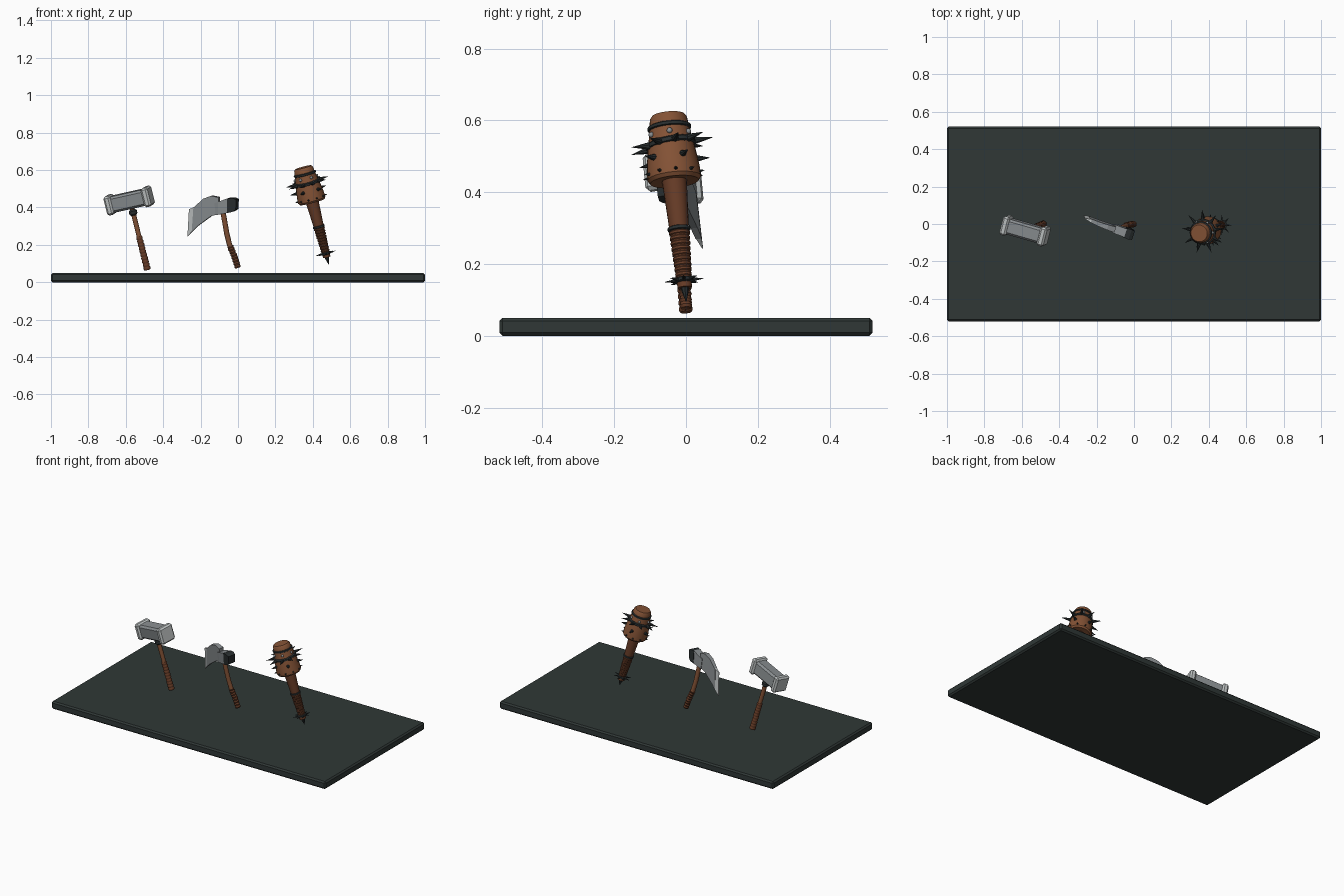
import bpy, bmesh, math
from mathutils import Vector, Matrix

if "Cube" in bpy.data.objects:
    bpy.data.objects.remove(bpy.data.objects["Cube"])


def material(name, rgb):
    m = bpy.data.materials.new(name)
    m.diffuse_color = (*rgb, 1)
    m.use_nodes = True
    m.node_tree.nodes["Principled BSDF"].inputs["Base Color"].default_value = m.diffuse_color
    return m


SLATE = material("dark slate", (0.029, 0.039, 0.037))
WOOD = material("warm wood", (0.23, 0.085, 0.036))
GRIP = material("dark wood", (0.135, 0.045, 0.020))
IRON = material("black iron", (0.022, 0.028, 0.029))
STEEL = material("steel", (0.25, 0.27, 0.28))
BRIGHT = material("bright steel", (0.52, 0.55, 0.55))


def finish(name, bm, mats, smooth=True):
    bmesh.ops.recalc_face_normals(bm, faces=bm.faces[:])
    me = bpy.data.meshes.new(name)
    bm.to_mesh(me)
    bm.free()
    ob = bpy.data.objects.new(name, me)
    bpy.context.collection.objects.link(ob)
    for m in mats:
        me.materials.append(m)
    if smooth:
        bpy.ops.object.select_all(action='DESELECT')
        ob.select_set(True)
        bpy.context.view_layer.objects.active = ob
        bpy.ops.object.shade_smooth_by_angle(angle=math.radians(35))
    return ob


def frame(origin, up, side):
    """Matrix with z along up and x as close as possible to side."""
    z = Vector(up).normalized()
    x = Vector(side)
    x = (x - z * x.dot(z)).normalized()
    m = Matrix((x, z.cross(x), z)).transposed().to_4x4()
    m.translation = Vector(origin)
    return m


def lathe(name, profile, mat, mtx, sides=20):
    bm = bmesh.new()
    rings = [[bm.verts.new(mtx @ Vector((r * math.cos(2 * math.pi * i / sides),
                                         r * math.sin(2 * math.pi * i / sides), h)))
              for i in range(sides)] for r, h in profile]
    for a, b in zip(rings, rings[1:]):
        for i in range(sides):
            j = (i + 1) % sides
            bm.faces.new((a[i], a[j], b[j], b[i]))
    bm.faces.new(rings[0])
    bm.faces.new(rings[-1])
    return finish(name, bm, [mat])


def wrap(name, r0, r1, h0, h1, turns, mtx, mat=GRIP):
    """Ridged cord wrapping, tapering from r0 to r1."""
    prof = []
    for i in range(turns):
        for f, k in ((0.02, 0.86), (0.3, 1.0), (0.7, 1.0), (0.98, 0.86)):
            s = (i + f) / turns
            prof.append(((r0 + (r1 - r0) * s) * k, h0 + (h1 - h0) * s))
    return lathe(name, prof, mat, mtx, 14)


def band(name, r, h, half, mtx):
    prof = [(r - 0.008, h - half), (r, h - half * 0.5), (r, h + half * 0.5), (r - 0.008, h + half)]
    return lathe(name, prof, IRON, mtx)


def spikes(name, count, r0, r1, h, base, mtx, phase=0.0):
    bm = bmesh.new()
    for i in range(count):
        a = 2 * math.pi * i / count + phase
        d = Vector((math.cos(a), math.sin(a), 0))
        rot = d.to_track_quat('Z', 'Y').to_matrix().to_4x4()
        place = Matrix.Translation(d * (r0 + r1) / 2 + Vector((0, 0, h))) @ rot
        bmesh.ops.create_cone(bm, cap_ends=True, segments=8, radius1=base, radius2=0.0005,
                              depth=r1 - r0, matrix=mtx @ place)
    return finish(name, bm, [IRON])


def block(name, size, centre, bevel, mat, mtx):
    bm = bmesh.new()
    bmesh.ops.create_cube(bm, size=1)
    bmesh.ops.scale(bm, vec=size, verts=bm.verts)
    bmesh.ops.translate(bm, vec=centre, verts=bm.verts)
    bmesh.ops.bevel(bm, geom=bm.edges[:], offset=bevel, segments=1, affect='EDGES')
    bm.transform(mtx)
    return finish(name, bm, [mat], False)


# Display slab
block("display_slab", (2, 1.04, 0.05), (0, 0, 0.025), 0.009, SLATE, Matrix())

# Hammer: handle, grip, collar and head
ham = frame((-0.484, 0, 0.066), (-0.081, -0.03, 0.324), (0.2, -0.059, 0.053))
lathe("hammer_handle", [(0.015, 0), (0.013, 0.2), (0.014, 0.36)], WOOD, ham, 12)
wrap("hammer_grip", 0.019, 0.017, 0, 0.185, 10, ham)
band("hammer_collar", 0.022, 0.318, 0.016, ham)
head = frame((-0.582, -0.036, 0.437), (-0.081, -0.03, 0.324), (0.2, -0.059, 0.053))
block("hammer_head", (0.2, 0.084, 0.088), (0, 0, 0), 0.012, STEEL, head)
for s, n in ((-1, "left"), (1, "right")):
    block("hammer_face_" + n, (0.038, 0.104, 0.104), (s * 0.106, 0, 0), 0.010, BRIGHT, head)

# Axe handle: bent tube
path = [Vector(p) for p in ((0, 0, 0.077), (-0.02, -0.003, 0.14), (-0.045, -0.01, 0.2),
                            (-0.06, -0.017, 0.26), (-0.072, -0.025, 0.33), (-0.09, -0.031, 0.43))]


def tube(name, pts, r, mat, ridged=False):
    bm = bmesh.new()
    rings = []
    for i, p in enumerate(pts):
        d = pts[min(i + 1, len(pts) - 1)] - pts[max(i - 1, 0)]
        m = frame(p, d, (1, 0, 0))
        k = r * (0.82 if ridged and i % 2 == 0 else 1)
        rings.append([bm.verts.new(m @ Vector((k * math.cos(math.pi * j / 6),
                                               k * math.sin(math.pi * j / 6), 0))) for j in range(12)])
    for a, b in zip(rings, rings[1:]):
        for j in range(12):
            bm.faces.new((a[j], a[(j + 1) % 12], b[(j + 1) % 12], b[j]))
    bm.faces.new(rings[0])
    bm.faces.new(rings[-1])
    return finish(name, bm, [mat])


tube("axe_handle", path, 0.014, WOOD)
grip_pts = [a.lerp(b, i / 8) for a, b in zip(path[:2], path[1:3]) for i in range(8)]
tube("axe_grip", grip_pts, 0.018, GRIP, True)

# Axe head: plates lying in one slanted plane
NORMAL = Vector((0.31, 0.94, 0.09)).normalized()


def plate(name, rows, mat):
    """rows: (top x, top z, bottom x, bottom z, half thickness) across the blade."""
    bm = bmesh.new()
    rings = []
    for tx, tz, bx, bz, t in rows:
        ring = []
        for x, z, s in ((tx, tz, 1), (tx, tz, -1), (bx, bz, -1), (bx, bz, 1)):
            y = -0.032 - 0.33 * (x + 0.08) - 0.1 * (z - 0.4)
            ring.append(bm.verts.new(Vector((x, y, z)) + NORMAL * t * s))
        rings.append(ring)
    for a, b in zip(rings, rings[1:]):
        for i in range(4):
            bm.faces.new((a[i], a[(i + 1) % 4], b[(i + 1) % 4], b[i]))
    bm.faces.new(rings[0])
    bm.faces.new(rings[-1])
    return finish(name, bm, [mat], False)


plate("axe_blade", [(-0.10, 0.455, -0.10, 0.365, 0.016), (-0.14, 0.463, -0.14, 0.355, 0.014),
                    (-0.185, 0.447, -0.168, 0.335, 0.012), (-0.228, 0.405, -0.215, 0.30, 0.010),
                    (-0.236, 0.398, -0.245, 0.27, 0.009)], STEEL)
plate("axe_edge", [(-0.228, 0.405, -0.243, 0.274, 0.009),
                   (-0.262, 0.390, -0.270, 0.243, 0.0015)], BRIGHT)
plate("axe_socket", [(-0.12, 0.425, -0.115, 0.36, 0.018), (-0.10, 0.432, -0.10, 0.363, 0.023),
                     (-0.045, 0.452, -0.045, 0.373, 0.023)], STEEL)
plate("axe_poll", [(-0.05, 0.45, -0.05, 0.372, 0.026), (-0.02, 0.452, -0.025, 0.378, 0.028),
                   (-0.003, 0.443, -0.005, 0.39, 0.024)], IRON)

# Spiked club: handle, head, bands and spikes
club = frame((0.484, 0, 0.10), (-0.136, -0.05, 0.515), (1, 0, 0))
lathe("club_handle", [(0.020, 0.035), (0.022, 0.09), (0.028, 0.22), (0.036, 0.37)], GRIP, club)
wrap("club_grip", 0.023, 0.030, 0.065, 0.2, 9, club)
lathe("club_pommel_spike", [(0.013, 0.045), (0.010, 0.025), (0.001, -0.005)], IRON, club, 8)
lathe("club_head", [(0.038, 0.345), (0.068, 0.342), (0.075, 0.352), (0.074, 0.38), (0.066, 0.44),
                    (0.059, 0.475), (0.055, 0.5), (0.052, 0.525), (0.045, 0.534)], WOOD, club, 24)
band("club_pommel_band", 0.027, 0.057, 0.008, club)
band("club_grip_band", 0.032, 0.205, 0.008, club)
tilt = club @ Matrix.Translation((0, 0, 0.45)) @ Matrix.Rotation(0.08, 4, 'X')
band("club_middle_band", 0.070, 0, 0.010, tilt)
band("club_upper_band", 0.061, 0.498, 0.008, club)
spikes("club_pommel_spikes", 8, 0.018, 0.054, 0.057, 0.007, club)
spikes("club_large_spikes", 9, 0.055, 0.118, 0, 0.013, tilt, 0.2)
spikes("club_middle_spikes", 5, 0.06, 0.105, 0.405, 0.012, club, 0.45)
spikes("club_lower_spikes", 10, 0.065, 0.088, 0.362, 0.008, club, 0.1)

# Round steel rivets on the upper head
bm = bmesh.new()
for i in range(6):
    a = math.pi * i / 3
    p = Vector((0.06 * math.cos(a), 0.06 * math.sin(a), 0.475))
    bmesh.ops.create_icosphere(bm, subdivisions=2, radius=0.008, matrix=club @ Matrix.Translation(p))
finish("club_rivets", bm, [STEEL])
